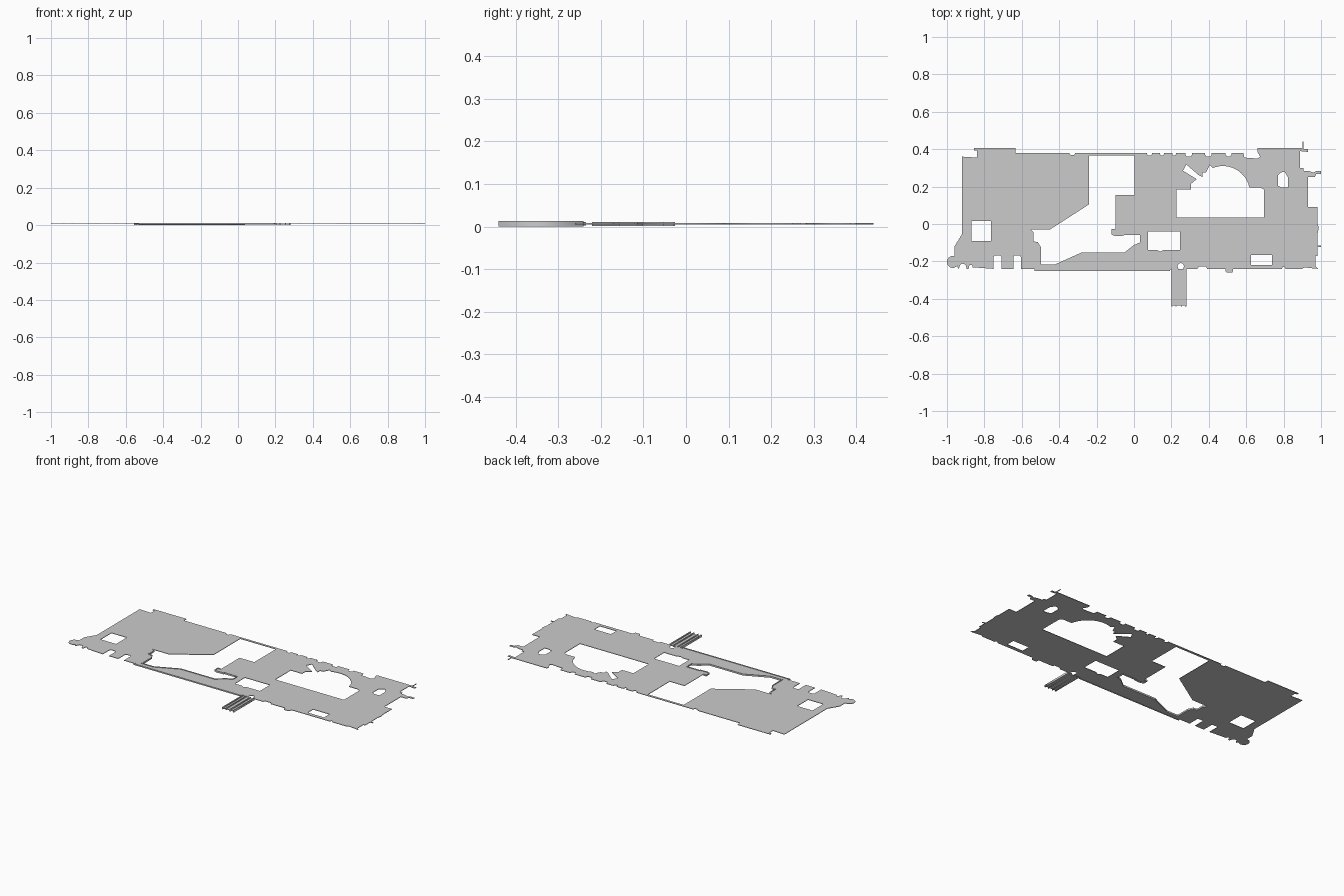
import bpy, math
from math import cos, sin, radians


def rect(x0, x1, y0, y1):
    return [(x0, y0), (x1, y0), (x1, y1), (x0, y1)]


def arc(cx, cy, r, a0, a1, n=10):
    return [(cx + r * cos(radians(a0 + (a1 - a0) * i / n)),
             cy + r * sin(radians(a0 + (a1 - a0) * i / n))) for i in range(n + 1)]


def dents(y, specs):
    """Chamfered notches or tabs (x start, x end, y level) along a straight edge."""
    pts = []
    for a, b, y2 in specs:
        s = 0.006 if b > a else -0.006
        t = 0.008 if y2 > y else -0.008
        pts += [(a, y), (a, y2 - t), (a + s, y2), (b - s, y2), (b, y2 - t), (b, y)]
    return pts


def sheet(name, loops, z0, z1):
    """Flat plate with holes from closed outlines."""
    cu = bpy.data.curves.new(name, 'CURVE')
    cu.dimensions = '2D'
    cu.fill_mode = 'BOTH'
    cu.extrude = (z1 - z0) / 2
    for loop in loops:
        s = cu.splines.new('POLY')
        s.points.add(len(loop) - 1)
        for p, (x, y) in zip(s.points, loop):
            p.co = (x, y, 0, 1)
        s.use_cyclic_u = True
    ob = bpy.data.objects.new(name, cu)
    bpy.context.collection.objects.link(ob)
    ob.location.z = (z0 + z1) / 2
    bpy.ops.object.select_all(action='DESELECT')
    ob.select_set(True)
    bpy.context.view_layer.objects.active = ob
    bpy.ops.object.convert(target='MESH')
    return ob


def wall(name, path, z0, z1, thick=0.005):
    """Thin upright lip along an open path."""
    n = len(path)
    v = [(x, y, z) for z in (z0, z1) for x, y in path]
    f = [(i, i + 1, n + i + 1, n + i) for i in range(n - 1)]
    me = bpy.data.meshes.new(name)
    me.from_pydata(v, [], f)
    ob = bpy.data.objects.new(name, me)
    bpy.context.collection.objects.link(ob)
    m = ob.modifiers.new("thickness", 'SOLIDIFY')
    m.thickness = thick
    m.offset = 0
    m.use_even_offset = True
    return ob


# Outer outline, counterclockwise from the rounded left ear
outline = [(-0.92, 0.36), (-0.92, -0.055), (-0.96, -0.12), (-0.96, -0.17)]
outline += arc(-0.968, -0.203, 0.032, 90, 280, 12) + [(-0.945, -0.225), (-0.94, -0.24)]
outline += arc(-0.915, -0.23, 0.018, 180, 0, 6) + [(-0.895, -0.24), (-0.885, -0.24)]
outline += arc(-0.872, -0.228, 0.01, 200, -20, 6)
outline += dents(-0.24, [(-0.75, -0.708, -0.168), (-0.645, -0.605, -0.168)])
outline += [(-0.53, -0.24), (-0.53, -0.25), (0.19, -0.25), (0.195, -0.24), (0.235, -0.24)]
outline += arc(0.25, -0.226, 0.017, 220, -40, 10) + [(0.265, -0.24)]
outline += dents(-0.24, [(0.34, 0.39, -0.228), (0.49, 0.53, -0.26), (0.79, 0.81, -0.23)])
outline += [(0.9, -0.24), (0.91, -0.232), (0.985, -0.24), (0.97, -0.225), (0.97, -0.17),
            (0.982, -0.17), (0.982, -0.122), (1.0, -0.122), (1.0, -0.114), (0.982, -0.114),
            (0.982, -0.05), (0.988, -0.02), (0.982, 0.0), (0.982, 0.09), (0.93, 0.09),
            (0.93, 0.25), (0.965, 0.25), (0.975, 0.268), (1.0, 0.268), (1.0, 0.283),
            (0.975, 0.283), (0.96, 0.275), (0.935, 0.283), (0.905, 0.285), (0.905, 0.30),
            (0.888, 0.30), (0.888, 0.39), (0.93, 0.385), (0.93, 0.40), (0.905, 0.40),
            (0.905, 0.44), (0.90, 0.44), (0.90, 0.405), (0.66, 0.405)]
# Upper edge with comb-like notches
outline += [(0.66, 0.385), (0.675, 0.36), (0.66, 0.35), (0.59, 0.355), (0.585, 0.38)]
outline += dents(0.38, [(0.52, 0.49, 0.362), (0.415, 0.38, 0.362), (0.31, 0.275, 0.362),
                        (0.225, 0.205, 0.365), (0.16, 0.14, 0.365), (0.095, 0.07, 0.365),
                        (-0.315, -0.345, 0.368)])
outline += [(-0.633, 0.38), (-0.633, 0.405), (-0.855, 0.405), (-0.855, 0.392),
            (-0.84, 0.392), (-0.84, 0.355)]

# Central opening: lower lip path first, then the upper part
lower_lip = [(0.035, -0.058), (0.035, -0.1), (0.0, -0.115), (-0.05, -0.155), (-0.28, -0.155),
             (-0.42, -0.218), (-0.5, -0.218), (-0.5, -0.125), (-0.515, -0.1), (-0.54, -0.095),
             (-0.54, -0.045), (-0.555, -0.03)]
upper = [(-0.45, -0.03), (-0.24, 0.105), (-0.24, 0.365), (0.002, 0.365),
         (0.002, 0.155), (-0.098, 0.155)]
tongue = [(-0.098, -0.028), (-0.117, -0.028), (-0.117, -0.055), (-0.1, -0.062),
          (-0.055, -0.06), (-0.055, -0.055)]
centre = lower_lip + upper + tongue

# Round opening with a slanted side slot
round_hole = [(0.228, 0.035), (0.695, 0.035), (0.695, 0.185), (0.675, 0.195), (0.622, 0.195)]
round_hole += arc(0.475, 0.165, 0.145, 12, 112, 14)
round_hole += [(0.405, 0.315), (0.385, 0.275), (0.365, 0.275), (0.365, 0.252), (0.345, 0.262),
               (0.28, 0.318), (0.262, 0.285), (0.335, 0.24), (0.305, 0.215), (0.305, 0.185), (0.228, 0.185)]

holes = [rect(-0.87, -0.765, -0.09, 0.015), centre, round_hole,
         [(0.075, -0.04), (0.245, -0.04), (0.245, -0.138), (0.16, -0.138),
          (0.14, -0.148), (0.12, -0.138), (0.075, -0.138)],
         [(0.77, 0.205), (0.79, 0.195), (0.823, 0.195), (0.823, 0.25), (0.805, 0.28),
          (0.785, 0.275), (0.77, 0.26)],
         rect(0.625, 0.737, -0.218, -0.165)]
sheet("main_plate", [outline] + holes, 0.005, 0.008)

# Upright lips around the lower opening and along the front strip
wall("opening_lip", lower_lip, 0.001, 0.011)
wall("tongue_lip", tongue + [(0.035, -0.055)], 0.001, 0.011)
wall("front_lip", [(-0.53, -0.235), (-0.53, -0.248), (0.19, -0.248), (0.195, -0.24)], 0.003, 0.011)

# Front stem: base with lengthwise rails
sheet("stem_base", [rect(0.2, 0.28, -0.435, -0.24)], 0.003, 0.006)
for i, (a, b) in enumerate([(0.2, 0.206), (0.222, 0.227), (0.25, 0.256), (0.274, 0.28)]):
    sheet(f"stem_rail_{i + 1}", [rect(a, b, -0.44, -0.24)], 0.0, 0.0125)
